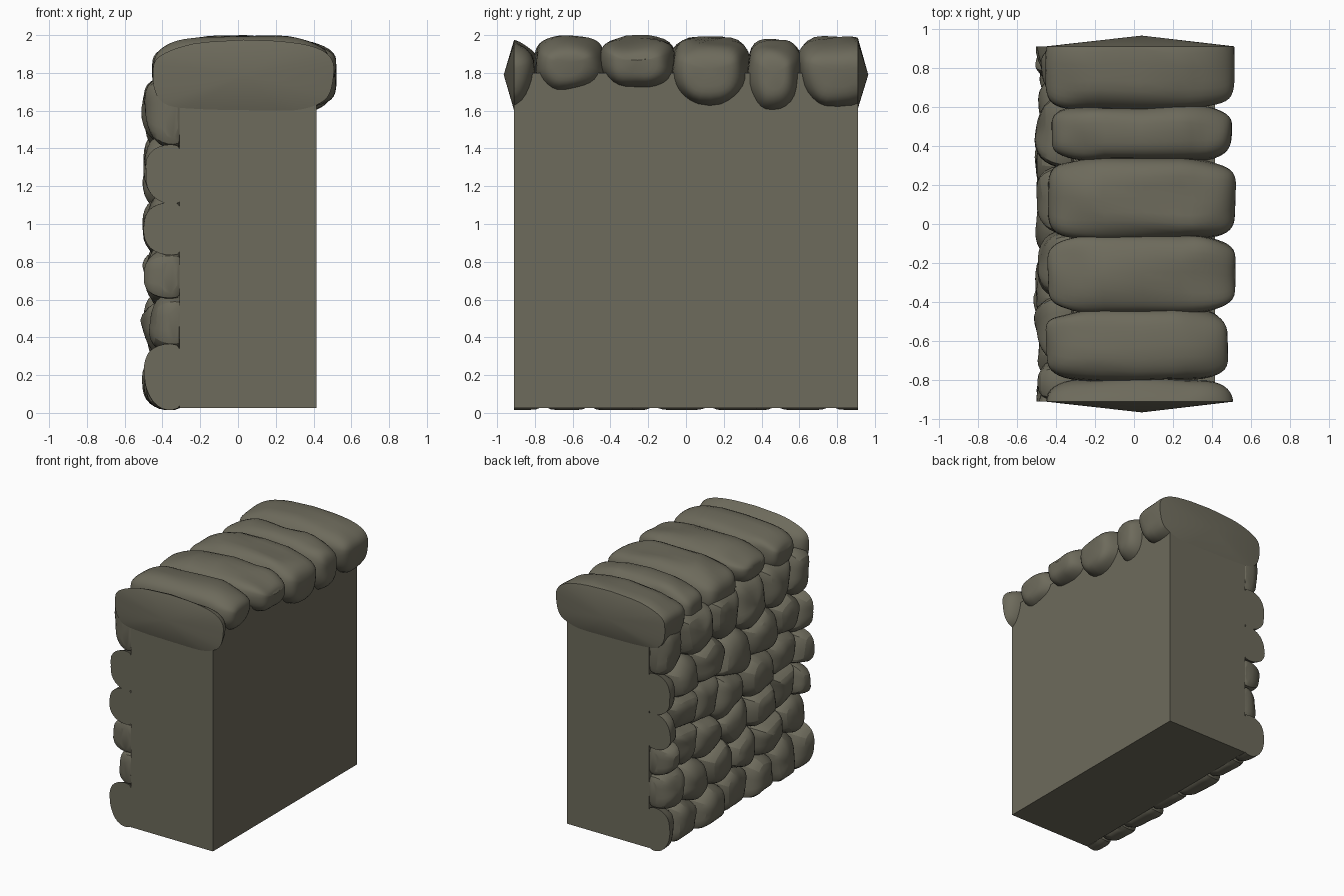
import bpy, bmesh, math, random
from mathutils import Vector, noise

if "Cube" in bpy.data.objects:
    bpy.data.objects.remove(bpy.data.objects["Cube"])

random.seed(4)
END = 0.91                      # wall is cut flat at y = +-END

mat = bpy.data.materials.new("grey_olive_stone")
mat.diffuse_color = (0.153, 0.145, 0.106, 1)
mat.use_nodes = True
mat.node_tree.nodes["Principled BSDF"].inputs["Base Color"].default_value = mat.diffuse_color


def finish(bm, name, angle=40):
    bmesh.ops.recalc_face_normals(bm, faces=bm.faces)
    me = bpy.data.meshes.new(name)
    bm.to_mesh(me)
    bm.free()
    ob = bpy.data.objects.new(name, me)
    bpy.context.collection.objects.link(ob)
    me.materials.append(mat)
    bpy.ops.object.select_all(action='DESELECT')
    ob.select_set(True)
    bpy.context.view_layer.objects.active = ob
    bpy.ops.object.shade_smooth_by_angle(angle=math.radians(angle))
    return ob


def loft(bm, rings, start=None, end=None):
    """Skin a list of equal-length point rings, closing the ends with a fan or n-gon."""
    vs = [[bm.verts.new(p) for p in r] for r in rings]
    n = len(vs[0])
    for a, b in zip(vs, vs[1:]):
        for i in range(n):
            bm.faces.new((a[i], a[(i + 1) % n], b[(i + 1) % n], b[i]))
    for ring, tip in ((vs[0], start), (vs[-1], end)):
        if tip is None:
            bm.faces.new(ring)
        else:
            t = bm.verts.new(tip)
            for i in range(n):
                bm.faces.new((ring[i], ring[(i + 1) % n], t))


def cut_ends(bm, apex=None):
    """Slice at both wall ends; close with flat faces or a shallow fan."""
    for s in (-1, 1):
        geo = bm.verts[:] + bm.edges[:] + bm.faces[:]
        cut = bmesh.ops.bisect_plane(bm, geom=geo, dist=1e-5, plane_co=(0, s * END, 0),
                                     plane_no=(0, s, 0), clear_outer=True)["geom_cut"]
        edges = [e for e in cut if isinstance(e, bmesh.types.BMEdge) and e.is_boundary]
        if not edges:
            continue
        if apex:
            tip = bm.verts.new((apex[0], s * apex[1], apex[2]))
            for e in edges:
                bm.faces.new((e.verts[0], e.verts[1], tip))
        else:
            bmesh.ops.holes_fill(bm, edges=edges, sides=0)


# Solid core block
bm = bmesh.new()
bmesh.ops.create_cube(bm, size=1)
for v in bm.verts:
    v.co = (0.0525 + v.co.x * 0.725, v.co.y * 2 * END, 0.9125 + v.co.z * 1.775)
finish(bm, "wall_core")

# Facing stones on the left side: centres (y, z), grown into rounded cells
seeds = [(-.91, .17), (.91, .17), (-.91, .96), (.91, .96), (-.91, 1.26), (.91, 1.26),
         (.8, 1.55), (.47, 1.6), (.12, 1.6), (-.2, 1.58), (-.55, 1.6), (-.83, 1.55),
         (.6, 1.3), (.32, 1.34), (0, 1.25), (-.38, 1.28), (-.68, 1.32),
         (.62, 1.03), (.34, 1.0), (.08, .95), (-.33, .98), (-.63, 1.01),
         (.64, .78), (.36, .72), (-.03, .70), (-.38, .70), (-.66, .76), (-.84, .74),
         (.83, .73), (.8, .5), (.5, .43), (.2, .47), (-.13, .43), (-.42, .45),
         (-.78, .5), (.62, .16), (.32, .15), (-.04, .19), (-.34, .15), (-.63, .2)]


def clip(poly, m, n):
    """Keep the part of a polygon behind the line through m with normal n."""
    out = []
    for a, b in zip(poly, poly[1:] + poly[:1]):
        da, db = (a - m).dot(n), (b - m).dot(n)
        if da <= 0:
            out.append(a)
        if da * db < 0:
            out.append(a.lerp(b, da / (da - db)))
    return out


def densify(poly, step=0.09):
    out = []
    for a, b in zip(poly, poly[1:] + poly[:1]):
        k = max(1, round((b - a).length / step))
        out += [a.lerp(b, i / k) for i in range(k)]
    return out


pts = [Vector(s) for s in seeds]
bm = bmesh.new()
for p in pts:
    wraps = abs(p.x) > 0.9
    w = 1.12 if wraps else END
    cell = [Vector(c) for c in ((-w, 0.015), (w, 0.015), (w, 1.78), (-w, 1.78))]
    for q in pts:
        if q != p:
            cell = clip(cell, (p + q) / 2, q - p)
    cell = densify(cell)
    c = sum(cell, Vector((0, 0))) / len(cell)
    top = -0.49 if wraps else -0.475 - random.uniform(-0.015, 0.025)
    ty, tz = random.uniform(-.14, .14), random.uniform(-.14, .14)
    rings = []
    for scale, f in ((1.0, 0), (1.05, .35), (.99, .62), (.78, .89), (.4, 1.01)):
        ring = []
        for v in cell:
            d = (v - c) * scale
            x = -0.28 + (top + 0.28) * f + f * (d.x * ty + d.y * tz)
            x += 0.02 * f * noise.noise((c.x * 9 + d.x * 8, c.y * 9 + d.y * 8, 3))
            # the bottom row tucks under towards the core
            low = 0.03 if f == 0 else 0.012
            ring.append((x, c.x + d.x, max(low, c.y + d.y)))
        rings.append(ring)
    loft(bm, rings, end=(top - 0.006, c.x, c.y))
stones = finish(bm, "facing_stones")
sub = stones.modifiers.new("round", 'SUBSURF')
sub.levels = 1
bm = bmesh.new()
bm.from_object(stones, bpy.context.evaluated_depsgraph_get())
bpy.data.objects.remove(stones)
cut_ends(bm)
finish(bm, "facing_stones")


# Cap stones laid across the top: (y from, y to, z bottom, z top, left end x, right end x)
def power(v, e):
    return math.copysign(abs(v) ** e, v)


caps = [(-1.23, -.79, 1.59, 1.98, -.455, .51), (-.81, -.435, 1.68, 2.0, -.45, .48),
        (-.45, -.065, 1.71, 1.995, -.44, .52), (-.085, .335, 1.605, 1.995, -.44, .52),
        (.325, .605, 1.585, 1.985, -.42, .50), (.585, 1.03, 1.60, 1.99, -.455, .515)]
bm = bmesh.new()
for k, (y0, y1, z0, z1, x0, x1) in enumerate(caps):
    yc, b = (y0 + y1) / 2, (y1 - y0) / 2
    zc = z0 + (z1 - z0) * 0.55

    def point(a, t, s):
        h = math.sin(a)
        y = b * s * power(math.cos(a), .72)
        z = (z1 - zc) * power(h, .7) * s if h > 0 else (zc - z0) * power(h, .9) * s
        if h > 0:
            z -= 0.05 * t * t * h
        q = Vector(((x0 + x1) / 2 + t * (x1 - x0) / 2, yc + y, zc + z))
        # same noise offset on the two halves of the stone that wraps round the ends
        o = Vector((q.x * 4, y * 6, z * 6 + 10 * (k % 5)))
        return q + 0.024 * noise.noise_vector(o) * s

    rings = []
    for i in range(1, 24):
        f = -math.pi / 2 + math.pi * i / 24
        t, s = power(math.sin(f), .45), math.cos(f) ** .42
        rings.append([point(2 * math.pi * j / 28, t, s) for j in range(28)])
    loft(bm, rings, (x0, yc, zc), (x1, yc, zc))
for v in bm.verts:
    v.co.z = min(v.co.z, 2.0)
cut_ends(bm, apex=(0.04, 0.965, 1.79))
finish(bm, "cap_stones")
